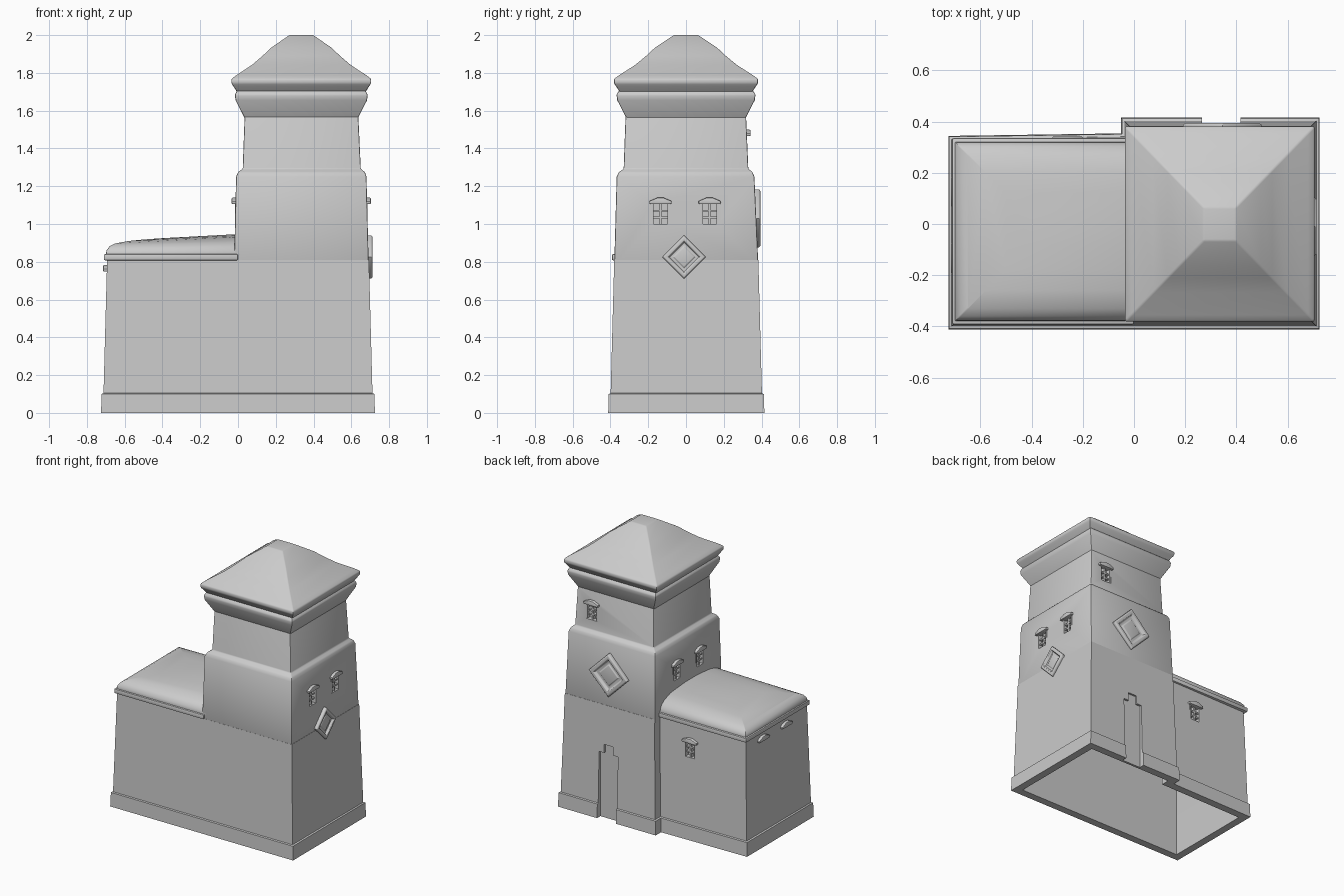
import bpy, bmesh, math
from mathutils import Matrix, Vector

if "Cube" in bpy.data.objects:
    bpy.data.objects.remove(bpy.data.objects["Cube"])

GREY = (0.6, 0.6, 0.6, 1)
stone = bpy.data.materials.new("plain grey")
stone.use_nodes = True
stone.diffuse_color = GREY
stone.node_tree.nodes["Principled BSDF"].inputs["Base Color"].default_value = GREY


def activate(ob):
    bpy.ops.object.select_all(action='DESELECT')
    ob.select_set(True)
    bpy.context.view_layer.objects.active = ob


def finish(ob, bevel=0.0, segments=2):
    activate(ob)
    if bevel:
        m = ob.modifiers.new("soft_edges", 'BEVEL')
        m.width, m.segments, m.angle_limit = bevel, segments, math.radians(30)
        bpy.ops.object.modifier_apply(modifier=m.name)


def loft(name, rings, bevel=0.0, matrix=None):
    """Closed solid through rings of equal point count."""
    bm = bmesh.new()
    loops = [[bm.verts.new(p) for p in ring] for ring in rings]
    n = len(loops[0])
    for a, b in zip(loops, loops[1:]):
        for i in range(n):
            bm.faces.new((a[i], a[(i + 1) % n], b[(i + 1) % n], b[i]))
    bm.faces.new(loops[0])
    bm.faces.new(loops[-1])
    if matrix:
        bm.transform(matrix)
    bmesh.ops.recalc_face_normals(bm, faces=bm.faces)
    me = bpy.data.meshes.new(name)
    bm.to_mesh(me)
    bm.free()
    me.materials.append(stone)
    ob = bpy.data.objects.new(name, me)
    bpy.context.collection.objects.link(ob)
    finish(ob, bevel)
    return ob


def rect(x0, x1, y0, y1, z):
    return [(x0, y0, z), (x1, y0, z), (x1, y1, z), (x0, y1, z)]


def box(name, x, y, z, bevel=0.0, matrix=None):
    return loft(name, [rect(*x, *y, z[0]), rect(*x, *y, z[1])], bevel, matrix)


def carve(target, cutter):
    cutter.hide_render = True
    activate(target)
    m = target.modifiers.new("cut", 'BOOLEAN')
    m.operation, m.solver, m.object = 'DIFFERENCE', 'EXACT', cutter
    bpy.ops.object.modifier_apply(modifier=m.name)
    bpy.data.objects.remove(cutter)


def on_wall(normal, x, y, z):
    """Local axes: x along the wall, y up, z out of the wall."""
    n, up = Vector(normal), Vector((0, 0, 1))
    m = Matrix((up.cross(n), up, n)).transposed().to_4x4()
    m.translation = (x, y, z)
    return m


# Hollow lower walls with plinth, on an L-shaped footprint
def footprint(inset, z, lean=0.0):
    d = inset + lean
    x0, x1, y0 = -0.725 + d, 0.725 - d, -0.412 + d
    xm, yt, yw = -0.05 + d, 0.415 - d, 0.35 - d
    return [(x0, y0, z), (x1, y0, z), (x1, yt, z), (xm, yt, z),
            (xm, yw + 0.004, z), (x0, yw - 0.006, z)]


walls = loft("lower_walls", [
    footprint(0.06, 0.81, 0.02), footprint(0.055, 0.1), footprint(0.055, 0),
    footprint(0, 0), footprint(0.003, 0.1), footprint(0.013, 0.104),
    footprint(0.032, 0.81), footprint(0.06, 0.81, 0.015)])

# Hollow tower walls with a stepped upper tier
tower = loft("tower_walls", [
    rect(0.09, 0.58, -0.265, 0.265, 1.54), rect(0.09, 0.58, -0.265, 0.265, 1.2),
    rect(0.035, 0.632, -0.322, 0.322, 0.78),
    rect(-0.021, 0.692, -0.38, 0.383, 0.78),
    rect(-0.01, 0.68, -0.367, 0.362, 1.25),
    rect(0.0, 0.672, -0.355, 0.352, 1.275),
    rect(0.025, 0.65, -0.33, 0.33, 1.292),
    rect(0.035, 0.637, -0.32, 0.318, 1.57)], 0.006)

# Flared cornice and hipped tower roof
CX = 0.335
cornice = [(0.298, 1.555), (0.302, 1.565), (0.348, 1.655), (0.352, 1.685), (0.34, 1.705)]
loft("cornice", [rect(CX - r, CX + r, -r - 0.016, r + 0.016, z) for r, z in cornice], 0.006)
roof = [(0.338, 1.695), (0.36, 1.73), (0.37, 1.745), (0.37, 1.768), (0.345, 1.787), (0.26, 1.843),
        (0.205, 1.89), (0.16, 1.933), (0.063, 2.0)]
loft("tower_roof", [rect(CX - r, CX + r, -r * 1.03, r * 1.03, z) for r, z in roof], 0.006)

# Wing eave and pillow-shaped roof
loft("wing_eave", [rect(-0.71, 0.0, -0.392, 0.335, 0.808),
                   rect(-0.71, 0.0, -0.392, 0.335, 0.84)], 0.006)
pillow = [(0, 0.835), (0.004, 0.86), (0.02, 0.882), (0.05, 0.897), (0.12, 0.91),
          (0.2, 0.918), (0.3, 0.925)]
rings = []
for d, z in pillow:
    ring = rect(-0.7 + d, 0.01, -0.38 + d, 0.322 - d, z)
    rise = 0.022 * min(1, d / 0.1)
    rings.append([(x, y, h + (rise if x > 0 else 0)) for x, y, h in ring])
loft("wing_roof", rings, 0.004)

# Stepped doorway recess at the back
carve(walls, box("door_cutter", (0.265, 0.415), (0.377, 0.5), (-0.05, 0.47)))
carve(walls, box("door_step_cutter", (0.305, 0.375), (0.377, 0.5), (0.4, 0.53)))


# Windows: recess, glazing bars and peaked lintel
def lintel(m):
    half = [(0.058, 0), (0.06, 0.016), (0.018, 0.034)]
    shape = half + [(-u, v) for u, v in reversed(half)]
    loft("window_lintel", [[(u, v, n) for u, v in shape] for n in (-0.02, 0.02)], 0.006, m)


def window(target, m):
    carve(target, box("window_cutter", (-0.045, 0.045), (-0.105, 0.005), (-0.03, 0.05), 0, m))
    box("window_bar", (-0.006, 0.006), (-0.105, 0.005), (-0.035, -0.006), 0, m)
    for v in (-0.07, -0.035):
        box("window_bar", (-0.045, 0.045), (v - 0.005, v + 0.005), (-0.035, -0.006), 0, m)
    for s in (-1, 1):
        box("window_jamb", (s * 0.041 - 0.005, s * 0.041 + 0.005),
            (-0.105, 0.005), (-0.035, 0.002), 0, m)
    lintel(m)


EAST, WEST, BACK = (1, 0, 0), (-1, 0, 0), (0, 1, 0)
for y in (-0.135, 0.125):
    window(tower, on_wall(EAST, 0.684, y, 1.105))
    window(tower, on_wall(WEST, -0.014, y, 1.105))
    lintel(on_wall(WEST, -0.695, y, 0.748))
window(tower, on_wall(BACK, 0.52, 0.322, 1.465))
window(walls, on_wall(BACK, -0.26, 0.322, 0.685))


# Diamond plaques with raised frame and inner panel
def plaque(size, m):
    section = [(1, -0.02), (1, 0.015), (0.93, 0.022), (0.76, 0.022), (0.68, 0.004),
               (0.52, 0.004), (0.46, 0.011)]
    loft("diamond_plaque", [[(r * size, 0, n), (0, r * size, n), (-r * size, 0, n),
                             (0, -r * size, n)] for r, n in section], 0.003, m)


plaque(0.115, on_wall(EAST, 0.691, -0.01, 0.825))
plaque(0.155, on_wall(BACK, 0.345, 0.373, 1.03))

# Smooth shading with sharp edges kept
for ob in bpy.context.collection.objects:
    if ob.type == 'MESH':
        activate(ob)
        bpy.ops.object.shade_smooth_by_angle(angle=math.radians(32))
